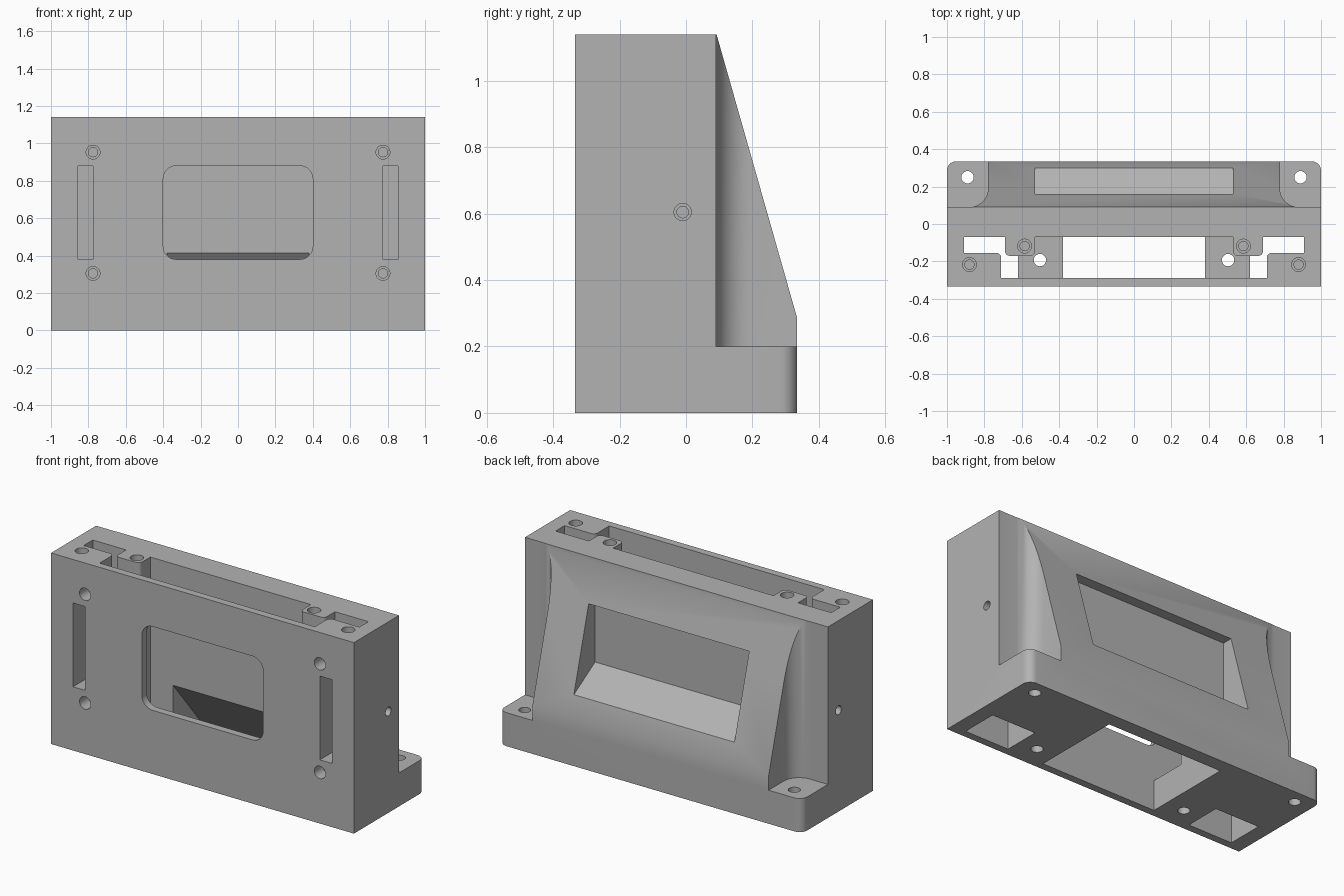
import bpy, bmesh, math
from mathutils import Vector

if "Cube" in bpy.data.objects:
    bpy.data.objects.remove(bpy.data.objects["Cube"], do_unlink=True)

TOP, BACK, FRONT, WALL = 1.14, 0.335, -0.335, 0.09

grey = bpy.data.materials.new("plain grey")
grey.use_nodes = True
grey.diffuse_color = (0.45, 0.45, 0.45, 1)
grey.node_tree.nodes["Principled BSDF"].inputs["Base Color"].default_value = grey.diffuse_color


def rounded(corners, steps=8):
    """Outline from (u, v) or (u, v, radius) right-angle corners."""
    out = []
    n = len(corners)
    for i, c in enumerate(corners):
        p = Vector(c[:2])
        if len(c) == 2:
            out.append(p)
            continue
        a = (Vector(corners[i - 1][:2]) - p).normalized()
        b = (Vector(corners[(i + 1) % n][:2]) - p).normalized()
        for k in range(steps + 1):
            t = math.pi / 2 * k / steps
            out.append(p + c[2] * (a + b - b * math.cos(t) - a * math.sin(t)))
    return out


def circle(u, v, r, sides=32):
    return [(u + r * math.cos(2 * math.pi * k / sides),
             v + r * math.sin(2 * math.pi * k / sides)) for k in range(sides)]


def rect(u0, u1, v0, v1):
    return [(u0, v0), (u1, v0), (u1, v1), (u0, v1)]


def prism(name, outline, axis, lo, hi):
    """Extrude an outline along an axis: x uses (y,z), y uses (x,z), z uses (x,y)."""
    place = {"x": lambda u, v, w: (w, u, v),
             "y": lambda u, v, w: (u, w, v),
             "z": lambda u, v, w: (u, v, w)}[axis]
    bm = bmesh.new()
    face = bm.faces.new([bm.verts.new(place(p[0], p[1], lo)) for p in outline])
    ext = bmesh.ops.extrude_face_region(bm, geom=[face])
    shift = Vector(place(0, 0, hi - lo))
    bmesh.ops.translate(bm, vec=shift, verts=[e for e in ext["geom"] if isinstance(e, bmesh.types.BMVert)])
    bmesh.ops.recalc_face_normals(bm, faces=bm.faces)
    mesh = bpy.data.meshes.new(name)
    bm.to_mesh(mesh)
    bm.free()
    mesh.materials.append(grey)
    obj = bpy.data.objects.new(name, mesh)
    bpy.context.collection.objects.link(obj)
    return obj


def combine(target, tool, operation="DIFFERENCE"):
    tool.hide_render = True
    mod = target.modifiers.new("bool", "BOOLEAN")
    mod.operation, mod.solver, mod.object = operation, "EXACT", tool
    bpy.context.view_layer.objects.active = target
    bpy.ops.object.modifier_apply(modifier=mod.name)
    bpy.data.objects.remove(tool, do_unlink=True)


def mirrored(half):
    """Close a right-hand outline with its mirror image."""
    return list(half) + [(-p[0], *p[1:]) for p in reversed(half)]


# Main block with a flared rear bulge
plan = mirrored([(1, FRONT), (1, WALL), (0.78, WALL, 0.1), (0.78, BACK)])
housing = prism("housing", rounded(plan), "z", 0, TOP)

# Sloped rear face
lean = (BACK - 0.092) / (TOP - 0.285)
slope = [(0.092 - 0.1 * lean, TOP + 0.1), (BACK, 0.285), (0.6, 0.285), (0.6, TOP + 0.1)]
combine(housing, prism("slope_cutter", slope, "x", -1.2, 1.2))

# Mounting flange along the back
flange = mirrored([(1, -0.2), (1, BACK, 0.05)])
combine(housing, prism("flange", rounded(flange), "z", 0, 0.2), "UNION")

# Stepped vertical cavity, open at the top
cavity = mirrored([(0.53, -0.07), (0.53, -0.17, 0.025), (0.69, -0.17, 0.025), (0.69, -0.07),
                   (0.91, -0.07), (0.91, -0.155), (0.71, -0.155, 0.025), (0.71, -0.29)])
combine(housing, prism("cavity_cutter", rounded(cavity), "z", 0.18, TOP + 0.1))

# Central chute, open at the bottom
chute = [(-0.29, -0.1), (-0.29, 0.3), (-0.1, 0.3), (-0.1, 0.451), (0.25, 0.03), (0.25, -0.1)]
combine(housing, prism("chute_cutter", chute, "x", -0.38, 0.38))

# Front window
window = [(-0.4, 0.38, 0.07), (0.4, 0.38, 0.07), (0.4, 0.88, 0.07), (-0.4, 0.88, 0.07)]
combine(housing, prism("window_cutter", rounded(window), "y", -0.5, -0.25))

# Rear display pocket with a sloping floor
pocket = [(0.1, 0.896), (0.1, 0.525), (0.3, 0.407), (0.4, 0.348), (0.4, 0.896)]
combine(housing, prism("pocket_cutter", pocket, "x", -0.53, 0.53))


def bored(name, u, v, r, axis, face, inward):
    """Blind stepped screw hole."""
    for radius, depth in ((r, 0.08), (r * 0.67, 0.14)):
        ends = sorted((face - inward * 0.05, face + inward * depth))
        combine(housing, prism(name, circle(u, v, radius), axis, *ends))


for s in (-1, 1):
    # Side openings in the base and slots in the front
    xs = sorted((s * 0.62, s * 0.91))
    combine(housing, prism("base_cutter", rect(*xs, -0.29, -0.07), "z", -0.1, 0.2))
    xs = sorted((s * 0.775, s * 0.855))
    combine(housing, prism("slot_cutter", rect(*xs, 0.38, 0.88), "y", -0.5, -0.1))
    # Through holes in the flange and the cavity floor
    combine(housing, prism("flange_hole", circle(s * 0.89, 0.25, 0.033), "z", -0.1, 0.3))
    combine(housing, prism("floor_hole", circle(s * 0.503, -0.193, 0.033), "z", -0.1, 0.3))
    # Screw holes on front, top and sides
    for z in (0.305, 0.953):
        bored("front_hole", s * 0.775, z, 0.037, "y", FRONT, 1)
    bored("top_hole", s * 0.88, -0.217, 0.037, "z", TOP, -1)
    bored("top_hole", s * 0.585, -0.118, 0.037, "z", TOP, -1)
    bored("side_hole", -0.01, 0.605, 0.026, "x", s, -s)

# Merge flat regions and shade
bm = bmesh.new()
bm.from_mesh(housing.data)
bmesh.ops.remove_doubles(bm, verts=bm.verts, dist=0.0002)
bmesh.ops.dissolve_limit(bm, angle_limit=0.01, verts=bm.verts, edges=bm.edges)
bm.to_mesh(housing.data)
bm.free()
bpy.ops.object.select_all(action="DESELECT")
housing.select_set(True)
bpy.context.view_layer.objects.active = housing
bpy.ops.object.shade_smooth_by_angle(angle=math.radians(30))
